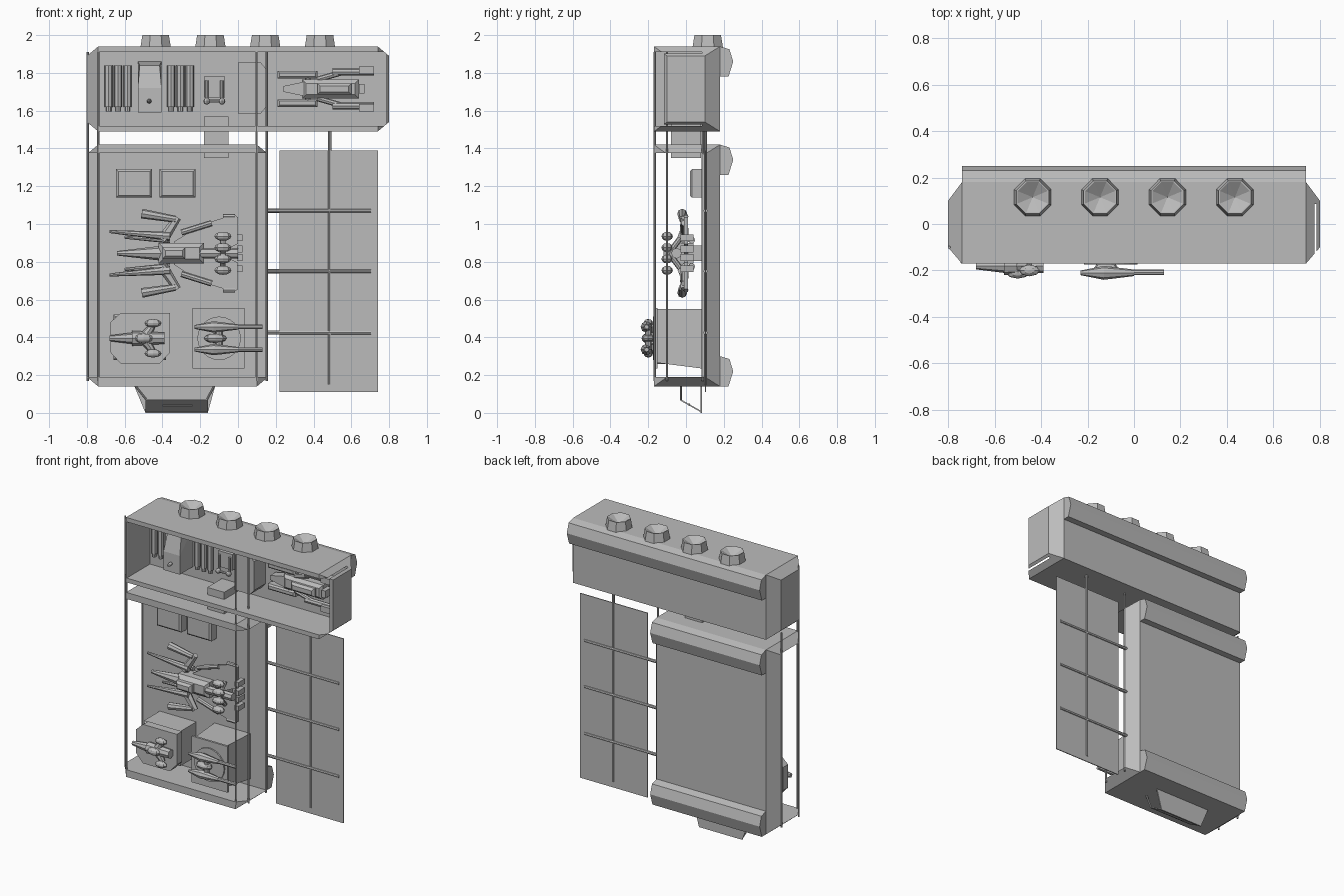
import bpy, bmesh, math
from mathutils import Vector

if "Cube" in bpy.data.objects:
    bpy.data.objects.remove(bpy.data.objects["Cube"])

grey = bpy.data.materials.new("plain grey")
grey.use_nodes = True
grey.diffuse_color = (0.5, 0.5, 0.5, 1)
grey.node_tree.nodes["Principled BSDF"].inputs["Base Color"].default_value = (0.5, 0.5, 0.5, 1)


def finish(name, bm):
    bmesh.ops.recalc_face_normals(bm, faces=bm.faces)
    me = bpy.data.meshes.new(name)
    bm.to_mesh(me)
    bm.free()
    me.materials.append(grey)
    ob = bpy.data.objects.new(name, me)
    bpy.context.collection.objects.link(ob)
    return ob


def hull(name, pts):
    bm = bmesh.new()
    for p in pts:
        bm.verts.new(p)
    bmesh.ops.convex_hull(bm, input=bm.verts)
    bmesh.ops.dissolve_limit(bm, angle_limit=0.01, verts=bm.verts, edges=bm.edges)
    return finish(name, bm)


def corners(x, y, z):
    return [(a, b, c) for a in x for b in y for c in z]


def box(name, x, y, z):
    return hull(name, corners(x, y, z))


def block(name, x, z, back, front, inset):
    """Box standing out from the wall, with bevelled front edges."""
    mid = front + inset
    return hull(name, corners(x, (back, mid), z) +
                corners((x[0] + inset, x[1] - inset), (front,), (z[0] + inset, z[1] - inset)))


def plate(name, outline, y0, y1):
    """Flat outline in x and z, given thickness in y."""
    return hull(name, [(x, y, z) for x, z in outline for y in (y0, y1)])


def rod(name, a, b, r, r2=None, sides=8):
    a, b = Vector(a), Vector(b)
    bm = bmesh.new()
    bmesh.ops.create_cone(bm, cap_ends=True, segments=sides, radius1=r,
                          radius2=r if r2 is None else r2, depth=(b - a).length)
    bm.transform((b - a).to_track_quat('Z', 'Y').to_matrix().to_4x4())
    bmesh.ops.translate(bm, verts=bm.verts, vec=(a + b) / 2)
    return finish(name, bm)


def pod(name, c, size):
    bm = bmesh.new()
    bmesh.ops.create_uvsphere(bm, u_segments=8, v_segments=6, radius=1)
    bmesh.ops.scale(bm, verts=bm.verts, vec=size)
    bmesh.ops.translate(bm, verts=bm.verts, vec=c)
    return finish(name, bm)


def cabinet(name, x, z, cut_x, cut_z):
    """Case with tapered ends, hollowed out from the front."""
    t = 0.06
    ob = hull(name, corners((x[0] + t, x[1] - t), (-0.17, 0.18), z) +
              corners(x, (-0.1, 0.1), (z[0] + 0.05, z[1] - 0.05)))
    cutter = box("cutter", cut_x, (-1, 0.085), cut_z)
    cutter.hide_render = True
    mod = ob.modifiers.new("hollow", 'BOOLEAN')
    mod.operation, mod.object, mod.solver = 'DIFFERENCE', cutter, 'EXACT'
    bpy.context.view_layer.objects.active = ob
    bpy.ops.object.modifier_apply(modifier=mod.name)
    bpy.data.objects.remove(cutter)


def back_ridge(name, x, top):
    prof = [(0.17, 0), (0.18, 0), (0.23, 0.015), (0.25, 0.08), (0.225, 0.16), (0.17, 0.16)]
    hull(name, [(a, y, top - d) for a in x for y, d in prof])


# Cases and their rear ridges
cabinet("upper_case", (-0.8, 0.8), (1.49, 1.94), (-0.735, 0.785), (1.52, 1.91))
cabinet("lower_case", (-0.8, 0.16), (0.14, 1.42), (-2, 2), (0.19, 1.375))
back_ridge("upper_ridge", (-0.74, 0.74), 1.94)
back_ridge("lower_top_ridge", (-0.74, 0.1), 1.42)
back_ridge("lower_bottom_ridge", (-0.74, 0.1), 0.3)

# Corner posts
for x, y in ((-0.74, -0.165), (0.098, -0.165), (-0.795, -0.1), (0.152, -0.1),
             (-0.795, 0.088), (0.152, 0.088)):
    rod("corner_post", (x, y, 0.17), (x, y, 1.91 if y < 0 else 1.52), 0.006)

# Hollow eight-sided nozzles on the roof
for i in range(4):
    bm = bmesh.new()
    rings = []
    for r, z in ((0.087, 1.935), (0.076, 2.0), (0.07, 2.0)):
        rings.append([bm.verts.new((-0.436 + 0.29 * i + r * math.cos(math.tau * (k + 0.5) / 8),
                                    0.115 + r * math.sin(math.tau * (k + 0.5) / 8), z)) for k in range(8)])
    tip = bm.verts.new((-0.436 + 0.29 * i, 0.115, 1.955))
    for k in range(8):
        j = (k + 1) % 8
        for lo, hi in zip(rings, rings[1:]):
            bm.faces.new((lo[k], lo[j], hi[j], hi[k]))
        bm.faces.new((rings[2][k], rings[2][j], tip))
    finish("roof_nozzle", bm)

# Side panel with its lattice
box("side_panel", (0.22, 0.74), (0.1, 0.106), (0.11, 1.39))
rod("panel_mast", (0.485, 0.103, 0.15), (0.485, 0.103, 1.5), 0.009)
for z in (0.425, 0.75, 1.07):
    rod("panel_strut", (0.14, 0.103, z), (0.705, 0.103, z), 0.011)

# Ramp below the lower case
plate("ramp_back", [(-0.55, 0.145), (-0.12, 0.145), (-0.16, 0), (-0.49, 0)], 0.078, 0.086)
hull("ramp_floor", [(x, y, z + d) for x in (-0.49, -0.16)
                    for y, z in ((-0.03, 0.065), (0.085, 0)) for d in (0, 0.008)])
box("ramp_slot", (-0.4, -0.24), (0.012, 0.022), (0.036, 0.05))
for x, x2 in ((-0.485, -0.545), (-0.165, -0.125)):
    rod("ramp_stay", (x, -0.027, 0.07), (x2, -0.027, 0.145), 0.006)

# Bottles, lockers and fittings in the upper case
for x in (-0.685, -0.635, -0.585, -0.355, -0.305, -0.255):
    rod("bottle", (x, 0.06, 1.62), (x, 0.06, 1.84), 0.022)
    rod("bottle_neck", (x, 0.06, 1.595), (x, 0.06, 1.62), 0.014)
hull("locker", corners((-0.53, -0.405), (0.085,), (1.59, 1.86)) +
     corners((-0.53, -0.405), (-0.06,), (1.59, 1.72)) + corners((-0.52, -0.415), (-0.03,), (1.84,)))
pod("locker_knob", (-0.47, -0.075, 1.65), (0.012, 0.03, 0.012))
box("bracket_plate", (-0.18, -0.07), (0.04, 0.085), (1.67, 1.78))
for x in (-0.165, -0.085):
    rod("bracket_leg", (x, 0.03, 1.65), (x, 0.03, 1.76), 0.009)
    pod("bracket_foot", (x, 0.02, 1.65), (0.018, 0.018, 0.018))
rod("bracket_bar", (-0.165, 0.02, 1.65), (-0.085, 0.02, 1.65), 0.008)
plate("cupboard", [(0, 1.585), (0.12, 1.585), (0.15, 1.62), (0.15, 1.82), (0.12, 1.855), (0, 1.855)], -0.04, 0.085)
box("link_duct", (-0.18, -0.05), (-0.08, 0.08), (1.35, 1.57))

# Vehicle on the upper wall
block("vehicle_body", (0.34, 0.64), (1.665, 1.765), 0.085, 0.0, 0.02)
block("vehicle_cabin", (0.42, 0.6), (1.685, 1.745), 0.03, -0.03, 0.015)
plate("vehicle_nose", [(0.24, 1.7), (0.24, 1.73), (0.36, 1.755), (0.36, 1.675)], 0.01, 0.07)
box("vehicle_tail", (0.64, 0.67), (0.0, 0.07), (1.69, 1.74))
for s in (-1, 1):
    z = 1.715 + 0.075 * s
    block("vehicle_front_pod", (0.21, 0.42), (z - 0.02, z + 0.02), 0.07, 0.02, 0.01)
    rod("vehicle_axle", (0.37, 0.04, 1.715), (0.37, 0.04, z), 0.014)
    rod("vehicle_arm", (0.42, 0.03, 1.715 + 0.05 * s), (0.56, 0.03, 1.715 + 0.09 * s), 0.015)
    rod("vehicle_rear_pod", (0.5, 0.03, 1.715 + 0.09 * s), (0.72, 0.03, 1.715 + 0.09 * s), 0.02)
    box("vehicle_fin", (0.64, 0.72), (-0.01, 0.05), sorted((1.715 + 0.08 * s, 1.715 + 0.12 * s)))

# Wall cupboards in the lower case
for x in (-0.645, -0.415):
    block("wall_cupboard", (x, x + 0.19), (1.14, 1.29), 0.085, 0.02, 0.012)

# Fighter on the lower wall
ZC = 0.845
rod("fighter_nose", (-0.4, -0.03, ZC), (-0.64, -0.03, ZC), 0.04, 0.012)
block("fighter_hull", (-0.42, -0.18), (ZC - 0.055, ZC + 0.055), 0.04, -0.08, 0.025)
block("fighter_canopy", (-0.4, -0.28), (ZC - 0.03, ZC + 0.03), -0.07, -0.12, 0.015)
rod("fighter_spine", (-0.25, -0.05, ZC), (0.0, -0.05, ZC), 0.028)
box("fighter_mount", (-0.3, -0.1), (0.0, 0.09), (ZC - 0.04, ZC + 0.04))
for s in (-1, 1):
    def at(x, y, z):
        return (x, y, ZC + s * z)
    plate("fighter_wing", [(-0.34, ZC), (-0.34, ZC + s * 0.06), (-0.2, ZC + s * 0.15),
                           (-0.02, ZC + s * 0.205), (0, ZC + s * 0.19), (0, ZC + s * 0.05), (-0.1, ZC)], -0.01, 0.01)
    rod("fighter_long_gun", at(-0.36, -0.02, 0.09), at(-0.68, -0.02, 0.115), 0.024, 0.008)
    rod("fighter_short_gun", at(-0.36, 0.03, 0.07), at(-0.6, 0.03, 0.085), 0.018, 0.008)
    rod("fighter_arm", at(-0.4, -0.01, 0.07), at(-0.32, -0.01, 0.19), 0.03, 0.02, 6)
    rod("fighter_outer_pod", at(-0.51, -0.02, 0.21), at(-0.33, -0.02, 0.18), 0.026, 0.018)
    rod("fighter_wing_gun", at(-0.08, 0.0, 0.195), at(-0.015, 0.0, 0.195), 0.013)
    rod("fighter_strake", at(-0.3, -0.01, 0.11), at(-0.14, -0.01, 0.16), 0.016)
    for z in (0.03, 0.09):
        pod("fighter_engine", at(-0.08, -0.1, z), (0.045, 0.03, 0.024))
        box("fighter_exhaust", (-0.005, 0.025), (-0.03, 0.04), sorted((ZC + s * (z - 0.025), ZC + s * (z + 0.01))))
    rod("fighter_engine_bar", at(-0.08, -0.09, 0.0), at(-0.08, -0.03, 0.08), 0.015)

# Left plinth with its small craft
block("left_plinth_base", (-0.66, -0.38), (0.28, 0.52), 0.085, -0.1, 0.01)
plate("left_plinth_top", [(-0.675, 0.32), (-0.62, 0.26), (-0.415, 0.26), (-0.36, 0.32), (-0.36, 0.53),
                          (-0.62, 0.53), (-0.675, 0.48)], -0.155, -0.1)
rod("small_craft_nose", (-0.56, -0.18, 0.395), (-0.68, -0.18, 0.395), 0.03, 0.015)
rod("small_craft_body", (-0.39, -0.18, 0.395), (-0.56, -0.18, 0.395), 0.03, 0.04)
pod("small_craft_canopy", (-0.5, -0.21, 0.395), (0.05, 0.025, 0.025))
for s in (-1, 1):
    rod("small_craft_wing", (-0.5, -0.18, 0.395), (-0.45, -0.18, 0.395 + 0.07 * s), 0.03, 0.016)
    pod("small_craft_engine", (-0.45, -0.2, 0.395 + 0.08 * s), (0.045, 0.025, 0.022))

# Right plinth with its twin-hulled craft
hull("right_plinth", corners((-0.24, 0.035), (0.085,), (0.235, 0.55)) + corners((-0.22, 0.02), (-0.15,), (0.265, 0.55)))
box("right_plinth_top", (-0.24, 0.035), (-0.165, -0.15), (0.235, 0.555))
rod("turntable", (-0.1, -0.165, 0.395), (-0.1, -0.175, 0.395), 0.115, sides=24)
pod("twin_craft_cockpit", (-0.12, -0.2, 0.395), (0.06, 0.035, 0.025))
rod("twin_craft_bar", (-0.1, -0.2, 0.33), (-0.1, -0.2, 0.46), 0.018)
for z in (0.335, 0.455):
    rod("twin_craft_rear", (-0.13, -0.21, z), (-0.23, -0.21, z), 0.03, 0.01)
    rod("twin_craft_front", (-0.13, -0.21, z), (0.0, -0.21, z), 0.03, 0.014)
    rod("twin_craft_gun", (0.0, -0.208, z), (0.13, -0.208, z), 0.012)
